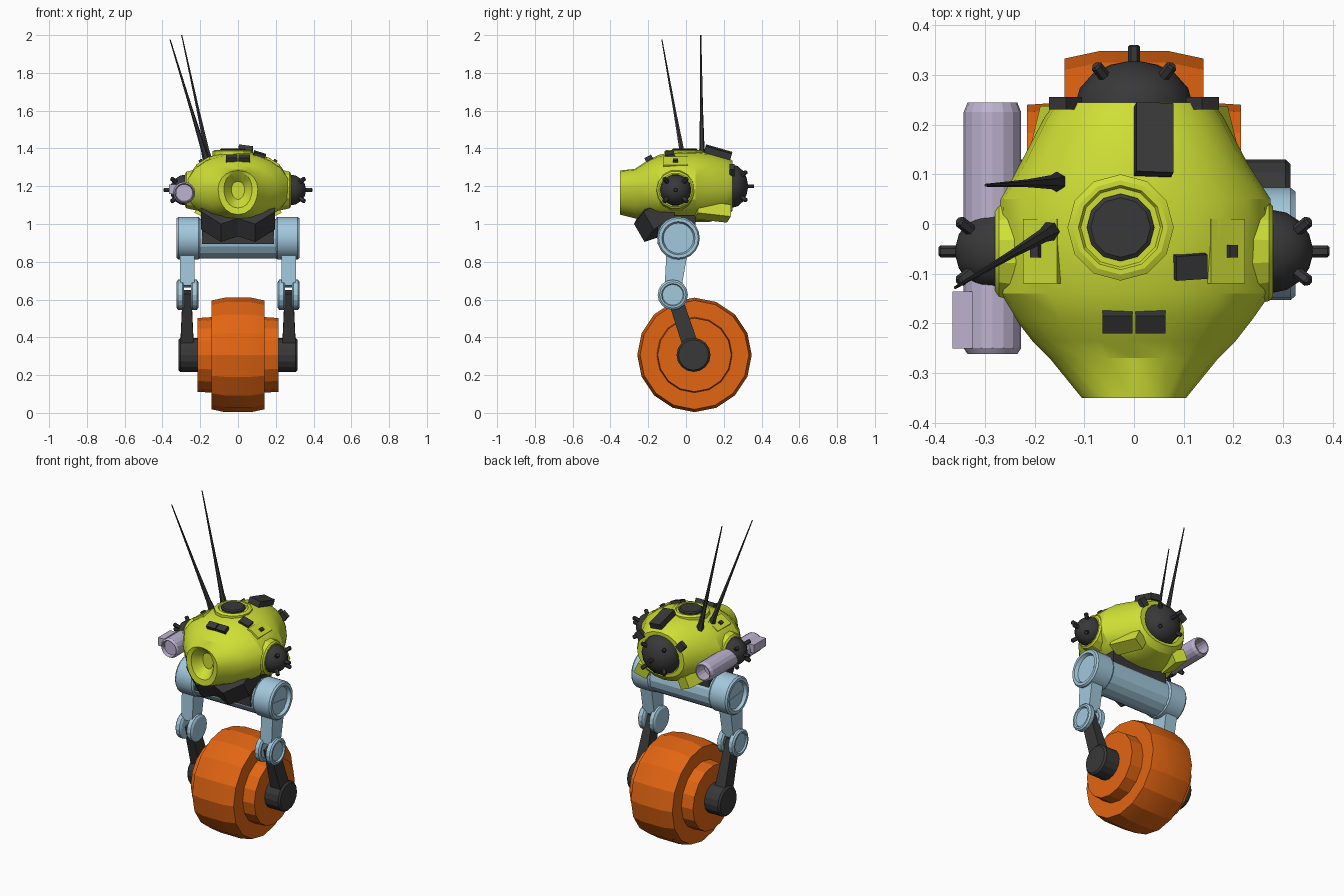
import bpy, bmesh, math
from mathutils import Vector, Matrix

if "Cube" in bpy.data.objects:
    bpy.data.objects.remove(bpy.data.objects["Cube"])


def mat(name, r, g, b):
    m = bpy.data.materials.new(name)
    m.diffuse_color = (r, g, b, 1)
    m.use_nodes = True
    m.node_tree.nodes["Principled BSDF"].inputs["Base Color"].default_value = m.diffuse_color
    return m


GREEN = mat("lime_green", 0.62, 0.74, 0.035)
ORANGE = mat("orange", 0.76, 0.13, 0.006)
BLUE = mat("pale_blue", 0.36, 0.58, 0.72)
LILAC = mat("lilac", 0.51, 0.45, 0.63)
DARK = mat("charcoal", 0.04, 0.04, 0.04)


def loft(name, rings, material, angle=25):
    """Skin a list of point rings and cap both ends."""
    bm = bmesh.new()
    vs = [[bm.verts.new(p) for p in ring] for ring in rings]
    n = len(vs[0])
    for a, b in zip(vs, vs[1:]):
        for i in range(n):
            j = (i + 1) % n
            bm.faces.new((a[i], a[j], b[j], b[i]))
    bm.faces.new(vs[0][::-1])
    bm.faces.new(vs[-1])
    bmesh.ops.recalc_face_normals(bm, faces=bm.faces)
    for f in bm.faces:
        f.smooth = True
    me = bpy.data.meshes.new(name)
    bm.to_mesh(me)
    bm.free()
    me.set_sharp_from_angle(angle=math.radians(angle))
    me.materials.append(material)
    ob = bpy.data.objects.new(name, me)
    bpy.context.collection.objects.link(ob)
    return ob


def lathe(name, centre, axis, profile, material, segs=16, angle=20):
    """Turn (distance along axis, radius) pairs about an axis."""
    rot = Vector(axis).to_track_quat('Z', 'Y')
    c = Vector(centre)
    rings = []
    for t, r in profile:
        rings.append([c + rot @ Vector((r * math.cos(k * math.tau / segs),
                                        r * math.sin(k * math.tau / segs), t))
                      for k in range(segs)])
    return loft(name, rings, material, angle)


def beam(name, a, b, wa, wb, material):
    """Tapered bar; wa and wb are (x width, depth) at each end."""
    a, b = Vector(a), Vector(b)
    side = (b - a).cross(Vector((1, 0, 0))).normalized()
    rings = []
    for p, (w, d) in ((a, wa), (b, wb)):
        rings.append([p + Vector((sx * w / 2, 0, 0)) + side * (sd * d / 2)
                      for sx, sd in ((-1, -1), (1, -1), (1, 1), (-1, 1))])
    return loft(name, rings, material)


def box(name, centre, size, material, rot=(0, 0, 0)):
    m = Matrix.Translation(centre)
    for ang, ax in zip(rot, 'XYZ'):
        m = m @ Matrix.Rotation(math.radians(ang), 4, ax)
    rings = [[m @ Vector((sx * size[0] / 2, sy * size[1] / 2, sz * size[2] / 2))
              for sx, sy in ((-1, -1), (1, -1), (1, 1), (-1, 1))] for sz in (-1, 1)]
    return loft(name, rings, material)


def spiked_dome(name, centre, axis, r, height, segs=14):
    prof = [(-0.03, r)] + [(height * math.sin(math.radians(a)), r * math.cos(math.radians(a)))
                           for a in (0, 22, 45, 66, 84)]
    lathe(name, centre, axis, prof, DARK, segs, 30)
    ax, c = Vector(axis), Vector(centre)
    q = ax.to_track_quat('Z', 'Y')
    dirs = [Vector((0, 0, 1))] + [Vector((sx, sy, 1.25)).normalized()
                                  for sx in (-1, 1) for sy in (-1, 1)]
    for i, d in enumerate(dirs):
        start = c + q @ Vector((d.x * r, d.y * r, d.z * height)) * 0.85
        lathe(f"{name}_spike_{i}", start, q @ d, [(0, 0.012), (0.042, 0.012), (0.046, 0.008)], DARK, 6)


# Wheel with stepped rims
half = [(0.215, 0.13), (0.215, 0.195), (0.14, 0.2), (0.14, 0.288), (0.07, 0.303)]
lathe("wheel", (0, 0.045, 0.307), (1, 0, 0),
      [(-t, r) for t, r in half] + [(t, r) for t, r in half[::-1]], ORANGE, 16)

# Legs, one each side
for s, tag in ((-1, "left"), (1, "right")):
    ax = (s, 0, 0)
    lathe(f"{tag}_axle_cap", (0, 0.04, 0.307), ax,
          [(0.2, 0.09), (0.305, 0.09), (0.315, 0.08)], DARK)
    beam(f"{tag}_lower_leg", (s * 0.27, 0.04, 0.31), (s * 0.27, -0.07, 0.64),
         (0.075, 0.085), (0.045, 0.075), DARK)
    for part, t0, t1 in (("inner", 0.21, 0.25), ("outer", 0.285, 0.325)):
        lathe(f"{tag}_knee_{part}", (0, -0.07, 0.625), ax,
              [(t0, 0.06), (t0, 0.068), (t0 + 0.008, 0.08), (t1 - 0.008, 0.08),
               (t1, 0.07), (t1, 0.06), (t1 - 0.01, 0.055)], BLUE)
    beam(f"{tag}_upper_leg", (s * 0.268, -0.068, 0.67), (s * 0.268, -0.04, 0.92),
         (0.075, 0.09), (0.08, 0.12), BLUE)
    lathe(f"{tag}_hip", (0, -0.04, 0.925), ax,
          [(0.2, 0.09), (0.2, 0.105), (0.21, 0.113), (0.315, 0.113),
           (0.325, 0.105), (0.325, 0.088), (0.305, 0.08)], BLUE, 20)

# Cross tube and dark cradle
lathe("cross_tube", (0, -0.04, 0.922), (1, 0, 0), [(-0.21, 0.105), (0.21, 0.105)], BLUE)
box("cradle", (0, -0.05, 0.97), (0.38, 0.2, 0.15), DARK)
chin = [(-0.2, 1.11), (-0.275, 1.0), (-0.22, 0.905), (-0.13, 0.935), (-0.06, 0.99), (-0.06, 1.08)]
rings = []
for x, dy, dz in ((-0.195, 0.05, 0.065), (-0.09, 0, 0), (0, 0.015, 0.03), (0.09, 0, 0), (0.195, 0.05, 0.065)):
    rings.append([(x, y + (dy if i < 3 else 0), z + (dz if 0 < i < 4 else 0))
                  for i, (y, z) in enumerate(chin)])
loft("chin_guard", rings, DARK)

# Body shell: y, half width, top, bottom, with nose bowl at the front
stations = [(-0.29, 0.035, 1.225, 1.13), (-0.345, 0.075, 1.275, 1.085), (-0.35, 0.105, 1.283, 1.05),
            (-0.27, 0.17, 1.292, 1.03), (-0.235, 0.205, 1.315, 1.025), (-0.19, 0.24, 1.345, 1.02),
            (-0.14, 0.275, 1.367, 1.015), (-0.04, 0.277, 1.385, 1.01), (0.05, 0.275, 1.385, 1.01),
            (0.12, 0.23, 1.378, 1.01), (0.215, 0.18, 1.355, 1.035), (0.245, 0.158, 1.335, 1.07),
            (0.245, 0.125, 1.315, 1.085), (0.225, 0.115, 1.31, 1.09)]
rings = []
for y, w, top, bot in stations:
    mid = 1.185
    ring = []
    for k in range(20):
        a = k * math.tau / 20
        c, sn = math.cos(a), math.sin(a)
        ring.append((w * math.copysign(abs(c) ** 0.9, c), y,
                     mid + ((top - mid) if sn > 0 else (mid - bot)) * sn))
    rings.append(ring)
loft("body_shell", rings, GREEN, 22)

# Side collars, lower side panels and raised brows
for s, tag in ((-1, "left"), (1, "right")):
    lathe(f"{tag}_collar", (0, -0.055, 1.18), (s, 0, 0), [(0.2, 0.115), (0.272, 0.1), (0.28, 0.09)], GREEN, 14)
    box(f"{tag}_side_panel", (s * 0.16, 0.14, 1.065), (0.08, 0.18, 0.07), GREEN, (0, s * -25, s * 15))
    box(f"{tag}_brow", (s * 0.18, -0.055, 1.32), (0.08, 0.13, 0.035), GREEN, (0, s * 32, 0))
    box(f"{tag}_brow_slot", (s * 0.196, -0.055, 1.332), (0.02, 0.025, 0.02), DARK, (0, s * 32, 0))
    box(f"{tag}_rear_latch", (s * 0.138, 0.243, 1.285), (0.045, 0.025, 0.05), DARK, (0, s * 40, 0))
    spiked_dome(f"{tag}_dome", (s * 0.275, -0.055, 1.18), (s, 0, 0), 0.084, 0.085)
    box(f"{tag}_eye", (s * 0.033, -0.197, 1.347), (0.06, 0.04, 0.025), DARK, (28, 0, 0))
spiked_dome("rear_dome", (0, 0.24, 1.2), (0, 1, 0), 0.118, 0.088)

# Top hatch
lathe("hatch_ring", (-0.027, -0.007, 1.36), (0, 0, 1),
      [(-0.02, 0.107), (0.026, 0.107), (0.032, 0.095), (0.032, 0.085), (0.025, 0.08), (0.025, 0.06)], GREEN, 12)
lathe("hatch_lid", (-0.027, -0.007, 1.37), (0, 0, 1), [(0, 0.068), (0.024, 0.068), (0.03, 0.06)], DARK, 12)

# Boxes on the roof
box("roof_pack", (0.04, 0.17, 1.38), (0.075, 0.145, 0.035), DARK, (-16, 8, 0))
box("roof_vent", (0.112, -0.085, 1.362), (0.065, 0.05, 0.03), DARK, (12, 18, 0))

# Antennae
for i, (base, tip) in enumerate((((-0.15, 0.085, 1.32), (-0.298, 0.078, 2.0)),
                                 ((-0.16, -0.01, 1.32), (-0.36, -0.128, 1.977)))):
    d = Vector(tip) - Vector(base)
    n = d.length
    lathe(f"antenna_{i}", base, d, [(-0.02, 0.02), (0.03, 0.02), (0.08, 0.014), (0.3, 0.008), (n, 0.003)], DARK, 6)

# Side tube launcher
lathe("launcher_tube", (-0.285, 0, 1.165), (0, 1, 0),
      [(-0.24, 0.045), (-0.262, 0.05), (-0.25, 0.058), (0.225, 0.058), (0.245, 0.05),
       (0.245, 0.044), (0.17, 0.044)], LILAC, 16)
box("launcher_sight", (-0.345, -0.193, 1.185), (0.04, 0.115, 0.05), LILAC)
